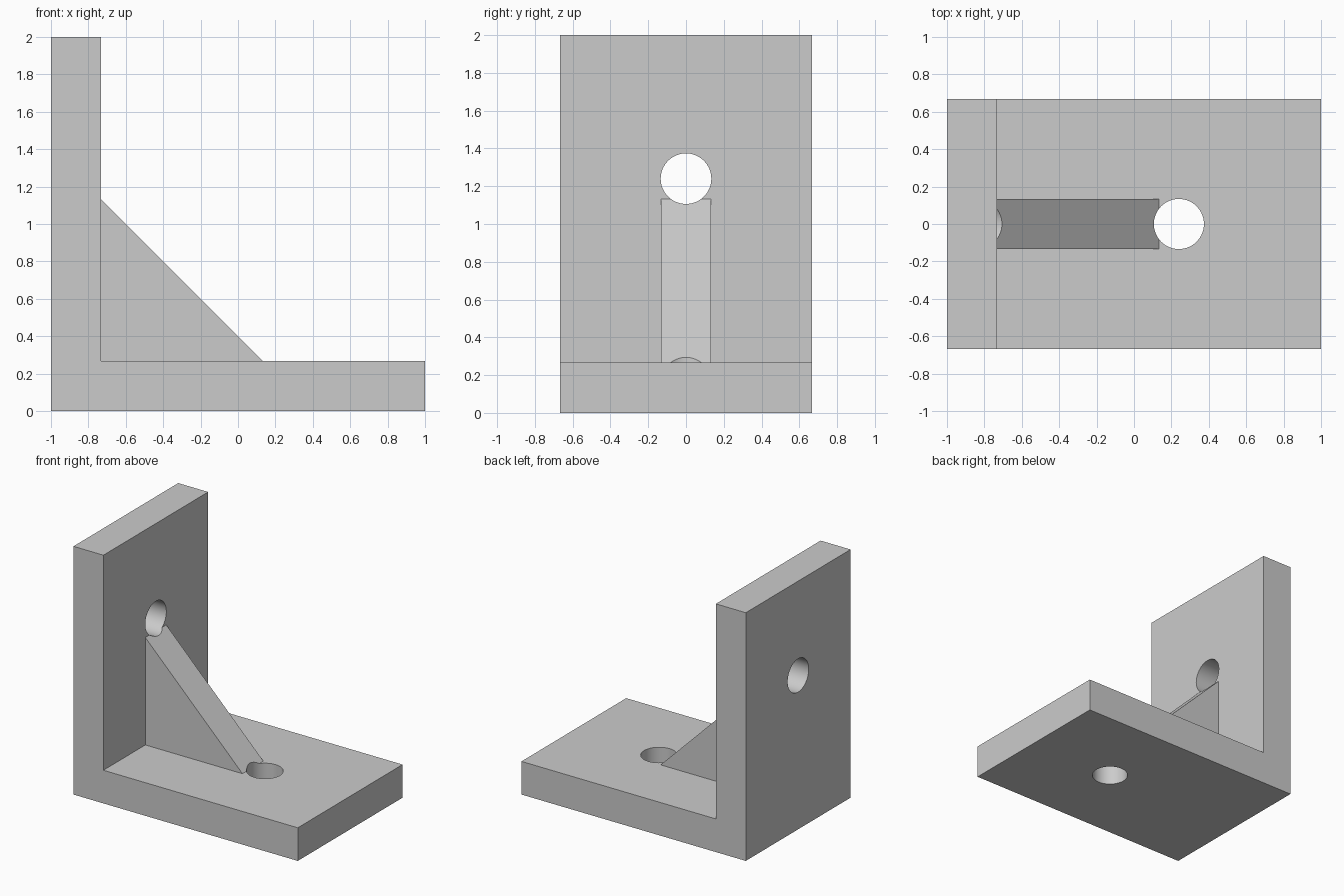
import bpy
import bmesh
import math

if "Cube" in bpy.data.objects:
    bpy.data.objects.remove(bpy.data.objects["Cube"], do_unlink=True)

THICK = 0.267       # plate thickness
HALF_DEPTH = 0.667
RIB_HALF = 0.133
HOLE_R = 0.134
SINK = 0.1          # how far the rib is buried in the plates

grey = bpy.data.materials.new("plain grey")
grey.use_nodes = True
color = (0.6, 0.6, 0.6, 1)
grey.diffuse_color = color
grey.node_tree.nodes["Principled BSDF"].inputs["Base Color"].default_value = color


def prism(name, profile, half):
    """Extrude an x-z profile symmetrically along y."""
    bm = bmesh.new()
    face = bm.faces.new([bm.verts.new((x, -half, z)) for x, z in profile])
    grown = bmesh.ops.extrude_face_region(bm, geom=[face])["geom"]
    verts = [v for v in grown if isinstance(v, bmesh.types.BMVert)]
    bmesh.ops.translate(bm, verts=verts, vec=(0, 2 * half, 0))
    bmesh.ops.recalc_face_normals(bm, faces=bm.faces)
    mesh = bpy.data.meshes.new(name)
    bm.to_mesh(mesh)
    bm.free()
    mesh.materials.append(grey)
    obj = bpy.data.objects.new(name, mesh)
    bpy.context.collection.objects.link(obj)
    return obj


def hole_cutter(name, location, rotation):
    bpy.ops.mesh.primitive_cylinder_add(vertices=64, radius=HOLE_R, depth=0.9,
                                        location=location, rotation=rotation)
    obj = bpy.context.object
    obj.name = name
    obj.data.materials.append(grey)
    obj.hide_render = True
    return obj


def combine(target, tool, operation):
    """Apply a boolean and discard the tool object."""
    bpy.ops.object.select_all(action='DESELECT')
    bpy.context.view_layer.objects.active = target
    target.select_set(True)
    mod = target.modifiers.new("boolean", 'BOOLEAN')
    mod.operation = operation
    mod.solver = 'EXACT'
    mod.object = tool
    bpy.ops.object.modifier_apply(modifier=mod.name)
    bpy.data.objects.remove(tool, do_unlink=True)


# L-shaped plates
inner = THICK - 1
bracket = prism("angle_bracket", [(-1, 0), (1, 0), (1, THICK), (inner, THICK),
                                  (inner, 2), (-1, 2)], HALF_DEPTH)

# Triangular stiffening rib
corner_x, corner_z = inner - SINK, THICK - SINK
leg = 0.866 + 2 * SINK
rib = prism("rib", [(corner_x, corner_z), (corner_x + leg, corner_z),
                    (corner_x, corner_z + leg)], RIB_HALF)
combine(bracket, rib, 'UNION')

# Bolt holes through the base and the wall, both nicking the rib
combine(bracket, hole_cutter("base_hole", (0.24, 0, 0.3), (0, 0, 0)), 'DIFFERENCE')
combine(bracket, hole_cutter("wall_hole", (-0.7, 0, 1.24), (0, math.pi / 2, 0)),
        'DIFFERENCE')

# Smooth bores, sharp plate edges
bracket.select_set(True)
bpy.ops.object.shade_smooth_by_angle(angle=math.radians(30))
